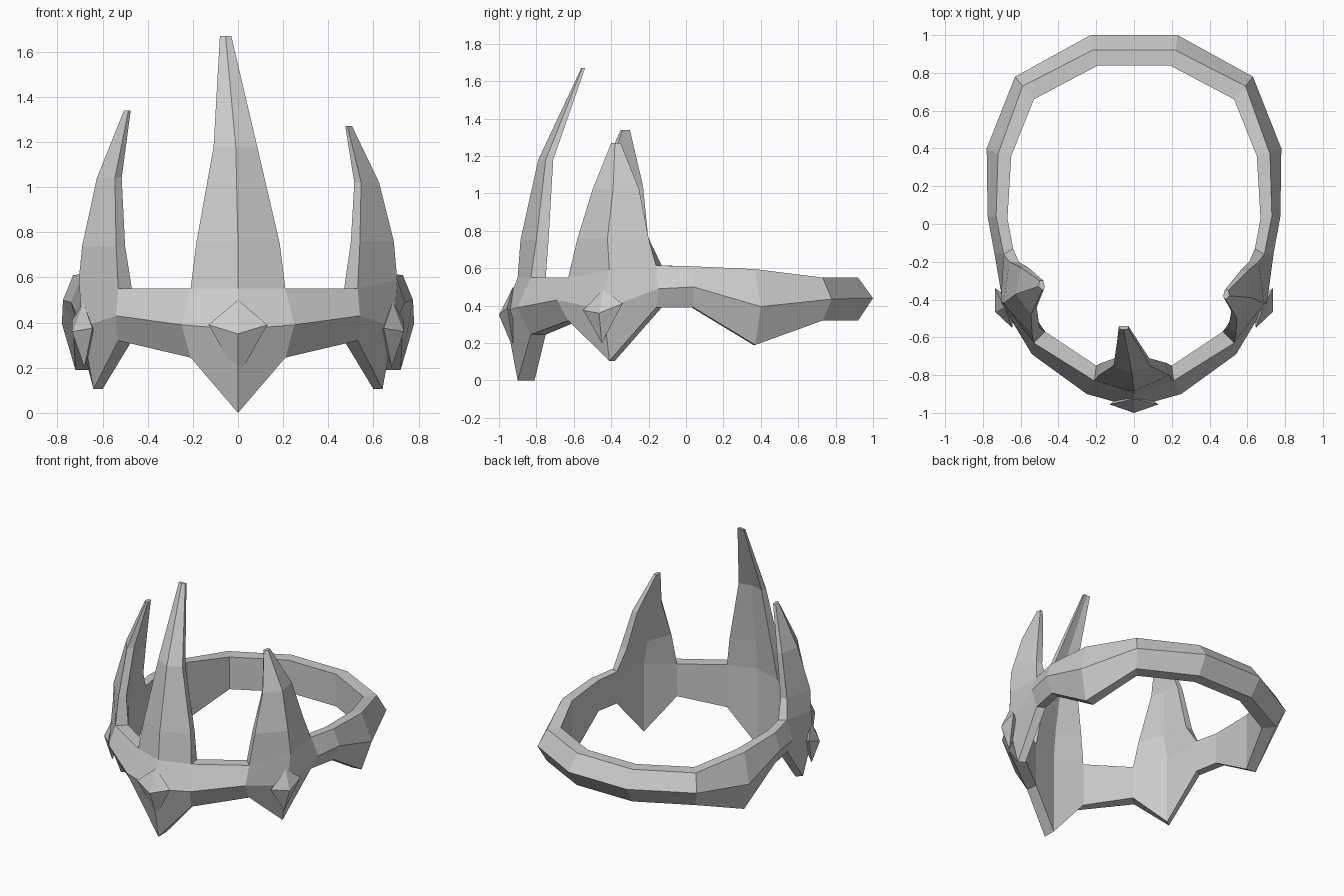
import bpy
import bmesh
from mathutils import Vector

# Remove the default cube only
default_cube = bpy.data.objects.get("Cube")
if default_cube:
    bpy.data.objects.remove(default_cube, do_unlink=True)

# Single matte grey for the whole crown
grey = bpy.data.materials.new("light grey")
grey.use_nodes = True
colour = (0.6, 0.6, 0.6, 1)
grey.diffuse_color = colour
grey.node_tree.nodes["Principled BSDF"].inputs["Base Color"].default_value = colour


def make_object(name, bm):
    bmesh.ops.recalc_face_normals(bm, faces=bm.faces)
    mesh = bpy.data.meshes.new(name)
    bm.to_mesh(mesh)
    bm.free()
    mesh.materials.append(grey)
    obj = bpy.data.objects.new(name, mesh)
    bpy.context.collection.objects.link(obj)
    return obj


def flip(points):
    return [Vector((-p[0], p[1], p[2])) for p in points]


def loft(name, rings, closed=False):
    """Skin a sequence of equal closed rings; either join the ends or cap the last."""
    bm = bmesh.new()
    rows = [[bm.verts.new(p) for p in ring] for ring in rings]
    pairs = list(zip(rows, rows[1:]))
    if closed:
        pairs.append((rows[-1], rows[0]))
    for lower, upper in pairs:
        count = len(lower)
        for i in range(count):
            j = (i + 1) % count
            bm.faces.new((lower[i], lower[j], upper[j], upper[i]))
    if not closed:
        bm.faces.new(rows[-1])
    return make_object(name, bm)


def section(ridge, top, inner, bottom, lean=0.0):
    """Band cross-section: inner bottom, inner top, outer top, outer ridge, outer bottom."""
    tx, ty, tz = top
    ix, iy = inner
    return [Vector(p) for p in (
        (ix, iy, bottom), (ix, iy, tz), top, ridge, (tx - lean, ty, bottom))]


# Band sections on the left half, running from the front point to the back
half = [
    section((0, -.97, .37), (0, -.9, .55), (0, -.81), 0),
    section((.25, -.9, .39), (.21, -.83, .55), (.2, -.75), .245),
    section((.54, -.69, .43), (.53, -.63, .55), (.47, -.57), .32),
    section((.69, -.44, .38), (.705, -.41, .59), (.6, -.38), .105, .065),
    section((.74, -.15, .49), (.69, -.16, .615), (.64, -.13), .39),
    section((.775, .04, .5), (.73, .04, .61), (.67, .03), .39),
    section((.78, .4, .395), (.72, .37, .595), (.65, .36), .19),
    section((.63, .78, .435), (.59, .73, .55), (.53, .66), .32),
    section((.23, 1, .44), (.22, .92, .55), (.19, .84), .32),
]
mirrored = [flip(s) for s in reversed(half[1:])]
loft("band", half + mirrored, closed=True)


def horn_base(a, b, c):
    """Six base points taken from the band top over three sections."""
    return [a[2], b[2], c[2], c[1], b[1], a[1]]


def level(z, *outline):
    return [Vector((x, y, z)) for x, y in outline]


# Tall front horn, leaning back and to one side
front_levels = [
    horn_base(flip(half[1]), half[0], half[1]),
    level(.75, (-.185, -.8), (0, -.885), (.185, -.8),
          (.17, -.735), (0, -.79), (-.17, -.735)),
    level(1.18, (-.108, -.75), (-.01, -.79), (.085, -.75),
          (.08, -.71), (-.01, -.73), (-.1, -.71)),
    level(1.67, (-.08, -.555), (-.055, -.56), (-.03, -.555),
          (-.03, -.54), (-.055, -.54), (-.08, -.54)),
]
loft("front_horn", front_levels)

# Side horns, the right one slightly taller
side_levels = [
    horn_base(half[2], half[3], half[4]),
    level(.76, (.54, -.58), (.69, -.42), (.66, -.2),
          (.61, -.2), (.57, -.38), (.5, -.55)),
    level(1.02, (.545, -.5), (.625, -.39), (.6, -.25),
          (.56, -.25), (.54, -.36), (.515, -.46)),
    level(1.27, (.485, -.4), (.505, -.38), (.5, -.35),
          (.48, -.35), (.475, -.37), (.475, -.39)),
]
loft("left_horn", side_levels)
right_shift = [Vector((0, 0, 0)), Vector((0, 0, -.02)),
               Vector((0, .02, .02)), Vector((0, .05, .07))]
right_levels = [[p + shift for p in flip(ring)]
                for ring, shift in zip(side_levels, right_shift)]
loft("right_horn", right_levels)


def gem(name, points):
    """Faceted stud: a pointed hull half sunk into the band."""
    bm = bmesh.new()
    for p in points:
        bm.verts.new(p)
    bmesh.ops.convex_hull(bm, input=bm.verts)
    return make_object(name, bm)


# Studs at the foot of each horn: two sides, top, bottom, peak, hidden root
gem("front_stud", [(-.13, -.955, .39), (.13, -.955, .39), (0, -.925, .5),
                   (0, -.92, .16), (0, -1, .35), (0, -.87, .35)])
side_stud = [(.645, -.55, .375), (.735, -.34, .41), (.685, -.44, .49),
             (.68, -.45, .2), (.735, -.465, .36), (.63, -.41, .36)]
gem("left_stud", side_stud)
gem("right_stud", flip(side_stud))
